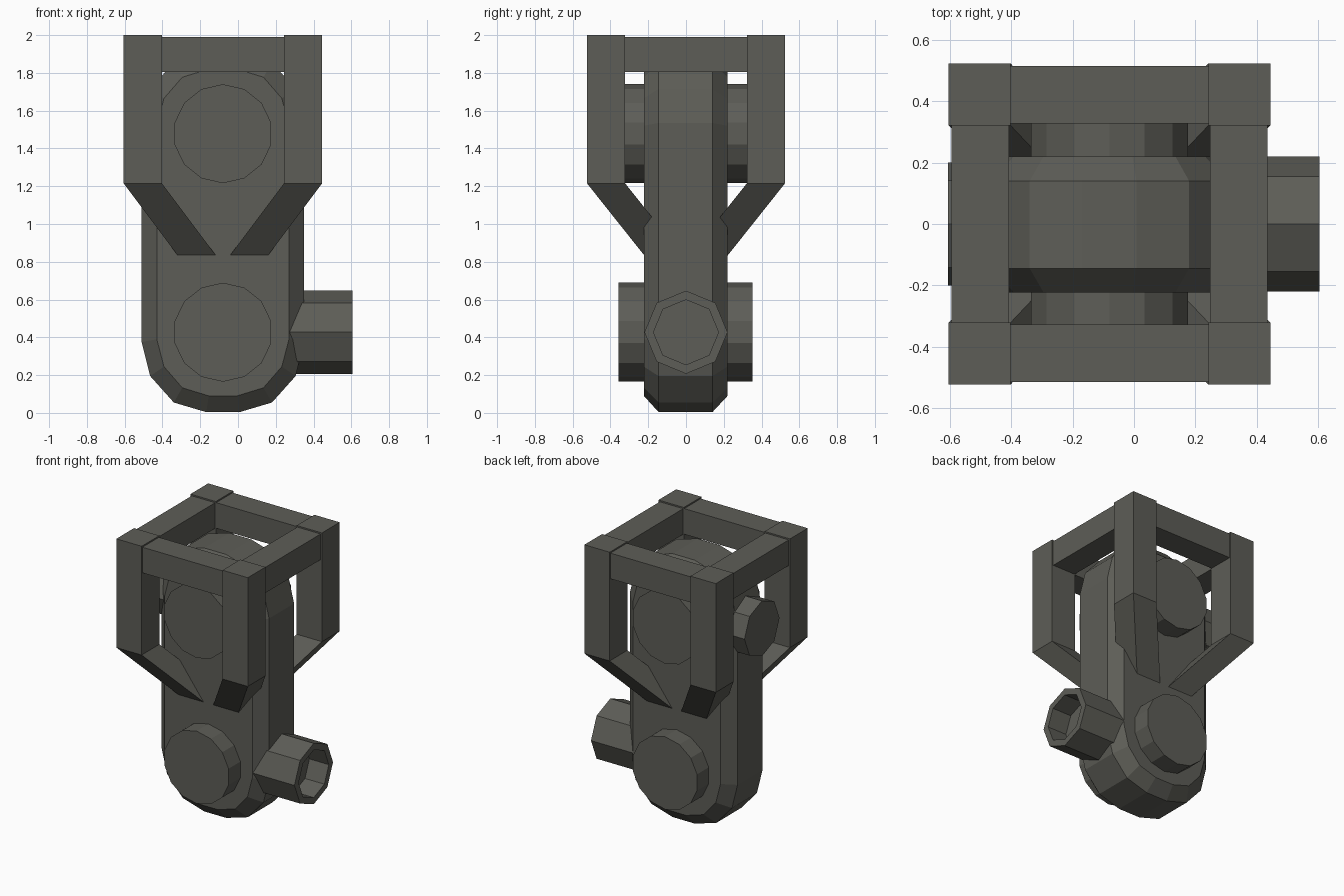
import bpy, bmesh, math
from mathutils import Matrix, Vector

if "Cube" in bpy.data.objects:
    bpy.data.objects.remove(bpy.data.objects["Cube"])

CX = -0.08                      # centre line of body and frame
MID = 0.955                     # half height of the body
mat = bpy.data.materials.new("dark_grey")
mat.diffuse_color = (0.11, 0.11, 0.095, 1)
mat.use_nodes = True
mat.node_tree.nodes["Principled BSDF"].inputs["Base Color"].default_value = mat.diffuse_color


def finish(name, bm):
    bmesh.ops.recalc_face_normals(bm, faces=bm.faces)
    me = bpy.data.meshes.new(name)
    bm.to_mesh(me)
    bm.free()
    me.materials.append(mat)
    ob = bpy.data.objects.new(name, me)
    bpy.context.collection.objects.link(ob)
    return ob


def loft(name, rings):
    """Closed solid through rings with equal point counts."""
    bm = bmesh.new()
    vs = [[bm.verts.new(p) for p in r] for r in rings]
    n = len(rings[0])
    for a, b in zip(vs, vs[1:]):
        for i in range(n):
            j = (i + 1) % n
            bm.faces.new((a[i], a[j], b[j], b[i]))
    bm.faces.new(vs[0])
    bm.faces.new(vs[-1])
    return finish(name, bm)


def rect(x0, x1, y0, y1, z):
    return [(x0, y0, z), (x1, y0, z), (x1, y1, z), (x0, y1, z)]


def box(name, x0, x1, y0, y1, z0, z1):
    return loft(name, [rect(x0, x1, y0, y1, z0), rect(x0, x1, y0, y1, z1)])


def ring_y(r, y, z, n=14):
    return [(CX + r * math.sin(i * math.tau / n), y, z + r * math.cos(i * math.tau / n)) for i in range(n)]


def ring_x(r, x, z, n=8):
    return [(x, r * math.sin(i * math.tau / n), z + r * math.cos(i * math.tau / n)) for i in range(n)]


# body: long rounded block with chamfered rims
def outline(quarter, y):
    low = quarter + [(-x, z) for x, z in reversed(quarter)]
    pts = low + [(-x, 2 * MID - z) for x, z in low]
    return [(CX + x, y, z) for x, z in pts]


outer = [(-0.43, 0.375), (-0.385, 0.195), (-0.26, 0.055), (-0.088, 0.004)]
inner = [(-0.35, 0.39), (-0.312, 0.245), (-0.215, 0.133), (-0.075, 0.09)]
loft("body", [outline(inner, -0.223), outline(outer, -0.145),
              outline(outer, 0.14), outline(inner, 0.22)])

# round hubs through the body
for name, z in (("lower_hub", 0.427), ("upper_hub", 1.478)):
    loft(name, [ring_y(0.262, -0.358, z), ring_y(0.262, 0.353, z)])

# hollow pipe on the right, plug on the left
loft("side_pipe", [ring_x(0.22, 0.25, 0.427), ring_x(0.22, 0.605, 0.427),
                   ring_x(0.172, 0.605, 0.427), ring_x(0.172, 0.45, 0.427)])
loft("side_plug", [ring_x(0.2, -0.607, 1.476), ring_x(0.2, -0.45, 1.476)])

# cage: posts with slanted struts running into the body
for sx, side in ((-1, "left"), (1, "right")):
    for sy, end in ((-1, "front"), (1, "back")):
        xs = sorted((CX + sx * 0.323, CX + sx * 0.525))
        ys = sorted((sy * 0.322, sy * 0.524))
        box(f"post_{side}_{end}", *xs, *ys, 1.215, 2.0)
        drop = 0.42
        dx, dy = -sx * 0.75 * drop, -sy * 0.795 * drop
        loft(f"strut_{side}_{end}", [
            rect(*xs, *ys, 1.215),
            rect(xs[0] + dx, xs[1] + dx, ys[0] + dy, ys[1] + dy, 1.215 - drop)])

# cage: top rails
for s, a, b in ((-1, "front", "left"), (1, "back", "right")):
    ys = sorted((s * 0.327, s * 0.515))
    box(f"rail_{a}", CX - 0.4, CX + 0.4, *ys, 1.805, 1.99)
    xs = sorted((CX + s * 0.328, CX + s * 0.515))
    box(f"rail_{b}", *xs, -0.4, 0.4, 1.805, 1.99)
